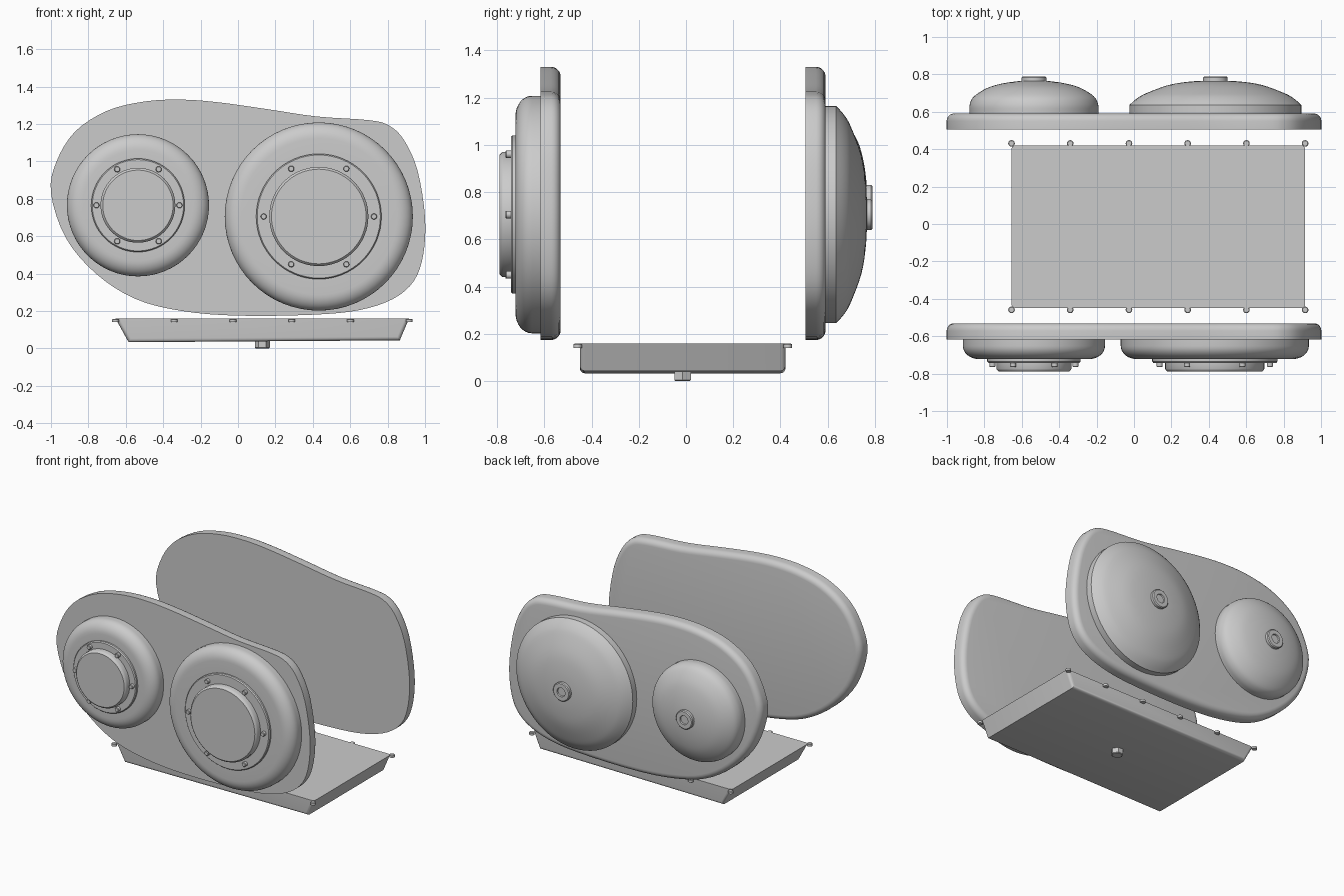
import bpy, bmesh
from math import sin, cos, pi, radians
from mathutils import Vector

cube = bpy.data.objects.get("Cube")
if cube:
    bpy.data.objects.remove(cube)

# One plain grey for every part
grey = bpy.data.materials.new("plain_grey")
grey.use_nodes = True
colour = (0.6, 0.6, 0.6, 1)
grey.diffuse_color = colour
grey.node_tree.nodes["Principled BSDF"].inputs["Base Color"].default_value = colour


def finish(name, bm, smooth=True):
    bmesh.ops.recalc_face_normals(bm, faces=bm.faces[:])
    mesh = bpy.data.meshes.new(name)
    bm.to_mesh(mesh)
    bm.free()
    mesh.materials.append(grey)
    obj = bpy.data.objects.new(name, mesh)
    bpy.context.collection.objects.link(obj)
    if smooth:
        bpy.ops.object.select_all(action='DESELECT')
        obj.select_set(True)
        bpy.context.view_layer.objects.active = obj
        bpy.ops.object.shade_smooth_by_angle(angle=radians(35))
    return obj


def spline(points, steps, closed=False):
    """Catmull-Rom curve through 2D points."""
    pts = [Vector(p) for p in points]
    n = len(pts)
    pick = (lambda i: pts[i % n]) if closed else (lambda i: pts[max(0, min(i, n - 1))])
    out = []
    for i in range(n if closed else n - 1):
        a, b, c, d = (pick(i + k) for k in (-1, 0, 1, 2))
        for s in range(steps):
            t = s / steps
            out.append(0.5 * (2 * b + (c - a) * t + (2 * a - 5 * b + 4 * c - d) * t * t
                              + (3 * b - a - 3 * c + d) * t ** 3))
    return out if closed else out + [pts[-1]]


def lathe(name, x, z, y, side, profile, segments=64, start=0, axis='Y'):
    """Turn (radius, depth) pairs about an axis; side is the outward direction."""
    bm = bmesh.new()
    rings = []
    for r, d in profile:
        ring = []
        for i in range(segments):
            a = start + 2 * pi * i / segments
            u, v = r * cos(a), r * sin(a)
            ring.append(bm.verts.new((x + u, y + side * d, z + v) if axis == 'Y'
                                     else (x + u, y + v, z + side * d)))
        rings.append(ring)
    for lo, hi in zip(rings, rings[1:]):
        for i in range(segments):
            j = (i + 1) % segments
            bm.faces.new((lo[i], lo[j], hi[j], hi[i]))
    bm.faces.new(rings[0])
    bm.faces.new(rings[-1])
    return finish(name, bm)


# Side plates: same freeform outline, rounded on the rear rim
outline = spline([(-1, .83), (-.97, 1), (-.87, 1.16), (-.7, 1.27), (-.5, 1.32), (-.3, 1.33),
                  (-.1, 1.315), (.15, 1.28), (.42, 1.24), (.7, 1.22), (.81, 1.19),
                  (.89, 1.11), (.96, .95), (1, .7), (.99, .5), (.94, .36), (.83, .265),
                  (.65, .205), (.4, .18), (0, .175), (-.3, .2), (-.55, .265),
                  (-.76, .4), (-.92, .59)], 4, True)


def plate(name, y0, y1):
    bm = bmesh.new()
    face = bm.faces.new([bm.verts.new((p.x, y0, p.y)) for p in outline])
    ext = bmesh.ops.extrude_face_region(bm, geom=[face], use_keep_orig=True)
    new = [g for g in ext["geom"] if isinstance(g, bmesh.types.BMVert)]
    bmesh.ops.translate(bm, verts=new, vec=(0, y1 - y0, 0))
    rim = [e for e in bm.edges if all(abs(v.co.y - y1) < 1e-4 for v in e.verts)]
    bmesh.ops.bevel(bm, geom=rim, offset=.04, segments=5, profile=.5, affect='EDGES')
    finish(name, bm)


FRONT, REAR = -.617, .591
plate("front_plate", FRONT, -.531)
plate("rear_plate", .505, REAR)


# Front round housings with stepped cap and six bolts each
def housing(side_name, x, z, r, ring, cap, bolt_r):
    corner = [(r - .085 * (1 - cos(a)), .035 + .07 * sin(a))
              for a in (k * pi / 16 for k in range(9))]
    lathe(side_name + "_housing", x, z, FRONT, -1, [(r, -.01)] + corner + [(ring, .106)])
    lathe(side_name + "_step_ring", x, z, FRONT, -1,
          [(ring, .1), (ring, .118), (ring - .006, .125), (cap, .125)])
    lathe(side_name + "_cap", x, z, FRONT, -1,
          [(cap, .12), (cap, .158), (cap - .003, .164), (cap - .012, .172)])
    for i in range(6):
        a = i * pi / 3
        lathe(f"{side_name}_cap_bolt_{i + 1}", x + bolt_r * cos(a), z + bolt_r * sin(a),
              FRONT, -1, [(.016, .12), (.016, .144), (.013, .148)], 12)


housing("right", -.535, .765, .38, .25, .2, .222)
housing("left", .432, .705, .503, .335, .265, .295)


# Rear domed covers with a round knob
def dome(side_name, x, z, curve):
    lathe(side_name + "_dome", x, z, REAR, 1,
          [(curve[0][0], -.01)] + [tuple(p) for p in spline(curve, 4)])
    lathe(side_name + "_knob", x, z, REAR, 1,
          [(.066, .15), (.066, .192), (.06, .198), (.032, .198), (.03, .188)], 32)


dome("right", -.535, .765,
     [(.345, .01), (.343, .05), (.32, .092), (.25, .136), (.17, .16), (.08, .173), (.02, .175)])
dome("left", .435, .705,
     [(.46, .045), (.42, .08), (.37, .108), (.25, .152), (.13, .171), (.02, .176)])

# Pan: box with ends sloping inward to the floor
Y_MID, Y_HALF = -.014, .435
bm = bmesh.new()
bmesh.ops.create_cube(bm, size=2)
for v in bm.verts:
    top, left = v.co.z > 0, v.co.x > 0
    v.co = (((.915 if top else .865) if left else (-.655 if top else -.585)),
            Y_MID + Y_HALF * v.co.y,
            .16 if top else (.043 if left else .033))
soft = [e for e in bm.edges
        if not all(v.co.z > .1 for v in e.verts)
        and abs(e.verts[0].co.y - e.verts[1].co.y) < .1]
bmesh.ops.bevel(bm, geom=soft, offset=.02, segments=4, profile=.5, affect='EDGES')
finish("pan", bm)

# Drain plug and the pan's edge bolts
lathe("drain_plug", .13, 0, -.014, 1, [(.04, .045), (.04, .004), (.035, 0)], 6, axis='Z')
for side, name in ((-1, "front"), (1, "rear")):
    for i in range(6):
        lathe(f"{name}_pan_bolt_{i + 1}", -.655 + .314 * i, .14, Y_MID + side * (Y_HALF + .01),
              1, [(.018, 0), (.018, .015), (.014, .018)], 12, axis='Z')
